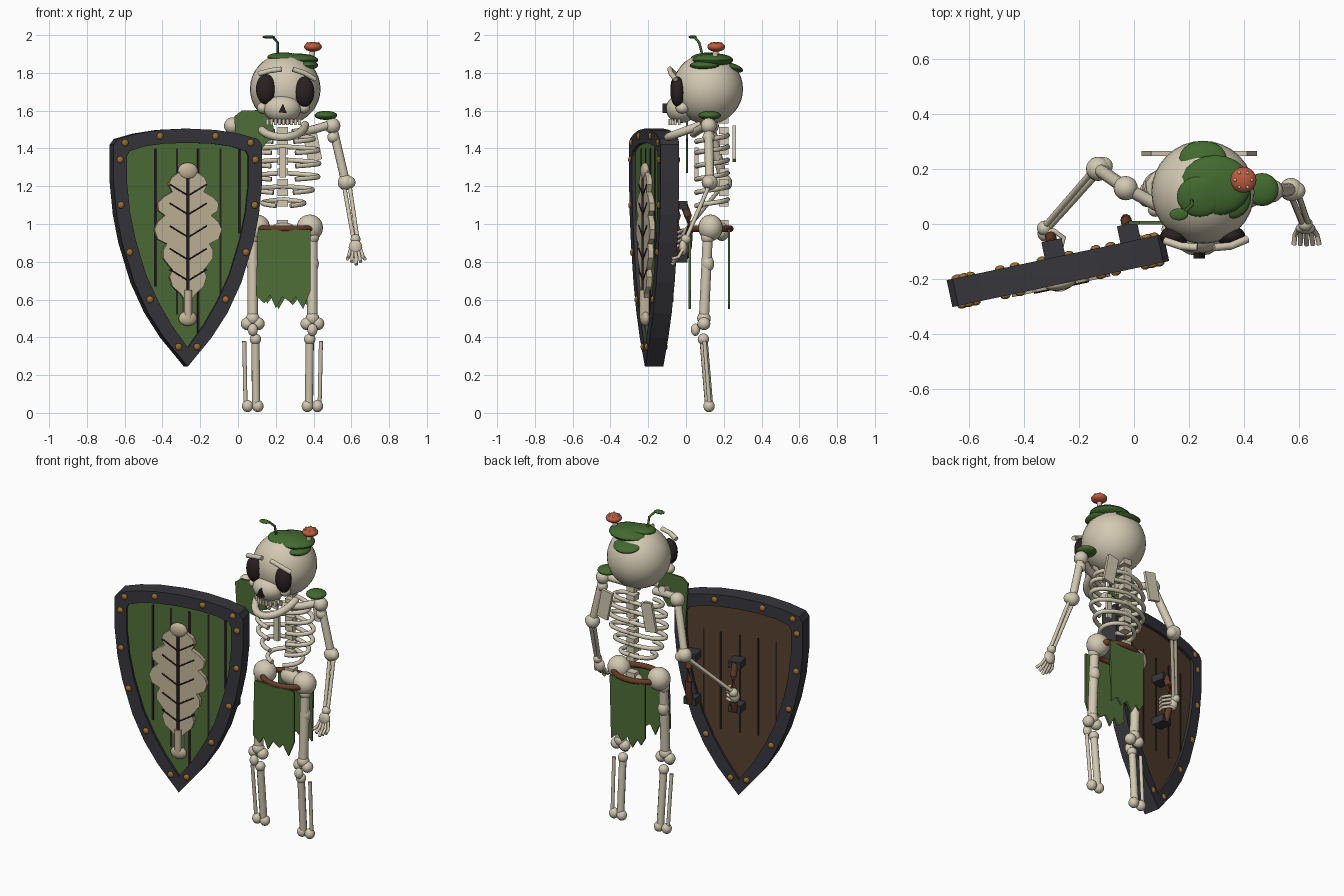
import bpy, bmesh, math
from mathutils import Matrix, Vector

old = bpy.data.objects.get("Cube")
if old:
    bpy.data.objects.remove(old)


def material(name, hexcol):
    rgb = [int(hexcol[i:i + 2], 16) / 255 for i in (0, 2, 4)]
    col = [c / 12.92 if c < 0.04045 else ((c + 0.055) / 1.055) ** 2.4 for c in rgb] + [1]
    m = bpy.data.materials.new(name)
    m.use_nodes = True
    m.diffuse_color = col
    m.node_tree.nodes["Principled BSDF"].inputs["Base Color"].default_value = col
    return m


BONE = material("bone", "d3c9b2")
EMBLEM = material("emblem_tan", "c3b599")
DARK = material("socket_dark", "2a2022")
MOSS = material("moss_green", "42692f")
CLOTH = material("cloth_green", "4f6e38")
RIM = material("dark_iron", "36363c")
BRASS = material("brass", "9a6c34")
WOOD = material("wood_brown", "56402f")
LEATHER = material("leather", "653c27")
CAP = material("mushroom_red", "bf5a3c")


def finish(name, bm, mat, smooth=True, frame=None):
    bmesh.ops.recalc_face_normals(bm, faces=bm.faces)
    if frame:
        bm.transform(frame)
    me = bpy.data.meshes.new(name)
    bm.to_mesh(me)
    bm.free()
    me.materials.append(mat)
    ob = bpy.data.objects.new(name, me)
    bpy.context.collection.objects.link(ob)
    if smooth:
        bpy.ops.object.select_all(action="DESELECT")
        ob.select_set(True)
        bpy.context.view_layer.objects.active = ob
        bpy.ops.object.shade_smooth_by_angle(angle=math.radians(40))
    return ob


def ball(name, loc, size, mat=BONE, tilt=0, frame=None, seg=20):
    size = (size,) * 3 if isinstance(size, float) else size
    bm = bmesh.new()
    bmesh.ops.create_uvsphere(bm, u_segments=seg, v_segments=seg // 2 + 2, radius=1)
    bm.transform(Matrix.Translation(loc) @ Matrix.Rotation(tilt, 4, "X") @ Matrix.Diagonal((*size, 1)))
    return finish(name, bm, mat, True, frame)


def box(name, loc, size, mat=BONE, tilt=0, frame=None):
    bm = bmesh.new()
    bmesh.ops.create_cube(bm, size=1)
    bm.transform(Matrix.Translation(loc) @ Matrix.Rotation(tilt, 4, "Y") @ Matrix.Diagonal((*size, 1)))
    return finish(name, bm, mat, False, frame)


def tube(name, pts, r, mat=BONE, sides=10, closed=False, frame=None):
    """Round tube swept along a list of points."""
    pts = [Vector(p) for p in pts]
    bm, rings, n = bmesh.new(), [], len(pts)
    for i, p in enumerate(pts):
        a, b = (pts[i - 1], pts[(i + 1) % n]) if closed else (pts[max(i - 1, 0)], pts[min(i + 1, n - 1)])
        q = (b - a).to_track_quat("Z", "Y")
        angles = [2 * math.pi * k / sides for k in range(sides)]
        rings.append([bm.verts.new(p + q @ Vector((r * math.cos(t), r * math.sin(t), 0))) for t in angles])
    for i in range(n if closed else n - 1):
        a, b = rings[i], rings[(i + 1) % n]
        for k in range(sides):
            bm.faces.new((a[k], a[k - 1], b[k - 1], b[k]))
    if not closed:
        bm.faces.new(rings[0])
        bm.faces.new(rings[-1])
    return finish(name, bm, mat, True, frame)


def plate(name, outline, y, thick, mat, frame=None):
    """Flat x-z outline given thickness along y."""
    bm = bmesh.new()
    f = bm.faces.new([bm.verts.new((x, y - thick / 2, z)) for x, z in outline])
    ext = bmesh.ops.extrude_face_region(bm, geom=[f])["geom"]
    bmesh.ops.translate(bm, vec=(0, thick, 0), verts=[v for v in ext if isinstance(v, bmesh.types.BMVert)])
    bmesh.ops.triangulate(bm, faces=[f for f in bm.faces if len(f.verts) > 4])
    return finish(name, bm, mat, False, frame)


def mirrored(half):
    return half + [(-x, z) for x, z in reversed(half) if x > 0]


def long_bone(name, a, b, r, knob):
    tube(name, [a, b], r)
    ball(name + "_top", a, knob)
    ball(name + "_end", b, knob)


def paired_bones(name, a, b, gap, r):
    for s in (-1, 1):
        off = Vector((s * gap, 0, 0))
        tube(f"{name}_{s}", [Vector(a) + off, Vector(b) + off * 0.7], r)


# Skull and face
ball("skull", (.25, .115, 1.715), .187, seg=32)
ball("upper_jaw", (.235, -.025, 1.61), (.1, .082, .075))
for s, x, z in ((-1, .147, 1.714), (1, .352, 1.70)):
    ball("eye_socket", (x, -.045, z), (.052, .038, .08), DARK)
    ball("cheekbone", (.24 + s * .11, -.02, 1.615), (.03, .035, .03))
tube("right_brow", [(.11, -.06, 1.795), (.17, -.08, 1.812), (.23, -.085, 1.82)], .014)
tube("left_brow", [(.29, -.085, 1.82), (.35, -.08, 1.80), (.41, -.055, 1.765)], .014)
plate("nose_hole", [(.215, 1.59), (.258, 1.588), (.238, 1.637)], -.11, .03, DARK)
for i in range(9):
    u = i / 4 - 1
    box("tooth", (.24 + u * .085, -.085 + .05 * u * u, 1.54), (.016, .014, .032))
jaw = [math.radians(a) for a in range(0, 181, 15)]
tube("lower_jaw", [(.235 + .12 * math.cos(t), .08 - .175 * math.sin(t), 1.525 - .065 * math.sin(t)) for t in jaw], .022)

# Moss, sprout and mushroom on the head
for loc, size, tilt in (((.295, .14, 1.868), (.13, .11, .036), 0), ((.25, .24, 1.83), (.085, .065, .022), -.3),
                        ((.24, .1, 1.885), (.085, .075, .022), .1), ((.36, .1, 1.84), (.065, .08, .025), 0)):
    ball("head_moss", loc, size, MOSS, tilt)
ball("shoulder_moss", (.465, .125, 1.575), (.06, .06, .024), MOSS)
tube("sprout_stem", [(.21, .09, 1.88), (.21, .07, 1.96), (.185, .045, 1.99)], .007, MOSS)
ball("sprout_leaf", (.163, .035, 1.99), (.034, .022, .009), MOSS)
tube("mushroom_stem", [(.385, .15, 1.85), (.397, .16, 1.935)], .015)
ball("mushroom_cap", (.397, .16, 1.938), (.047, .047, .026), CAP)
for k in range(6):
    t = k * math.pi / 3
    ball("mushroom_spot", (.397 + .03 * math.cos(t), .16 + .03 * math.sin(t), 1.957), .006, seg=8)

# Spine, ribs, breastbone and shoulder blades
for i in range(9):
    box("vertebra", (.236, .2, 1.11 + i * .055), (.055, .05, .036))
box("low_vertebra", (.236, .2, 1.0), (.06, .05, .04))
box("breastbone", (.236, .055, 1.325), (.034, .02, .16))
for z, w in ((1.47, .16), (1.41, .185), (1.34, .19), (1.27, .185), (1.20, .155), (1.13, .11)):
    for s in (-1, 1):
        arc = [math.radians(a) for a in range(0, 161, 16)]
        tube("rib", [(.24 + s * w * math.sin(t), .135 + .085 * math.cos(t), z - .012 * t) for t in arc], .013)
for s in (-1, 1):
    box("shoulder_blade", (.236 + s * .155, .255, 1.425), (.075, .018, .18), tilt=-s * .2)
    tube("collar_bone", [(.24 + s * .05, .04, 1.48), (.24 + s * .16, .07, 1.5), (.24 + s * .26, .125, 1.53)], .023)

# Pelvis and belt
for s in (-1, 1):
    ball("hip", (.24 + s * .14, .13, .98), (.07, .065, .07))
ball("tailbone", (.24, .19, .96), (.07, .04, .05))
belt = [math.radians(a) for a in range(0, 360, 15)]
tube("belt", [(.25 + .15 * math.cos(t), .13 + .105 * math.sin(t), .975) for t in belt], .017, LEATHER, closed=True)

# Ragged cloths
front_hem = [(.095, .62), (.14, .58), (.17, .625), (.2, .555), (.235, .615), (.28, .585), (.305, .615), (.345, .55), (.385, .65)]
back_hem = [(.125, .63), (.155, .58), (.18, .61), (.215, .55), (.25, .61), (.29, .57), (.32, .61), (.365, .57)]
plate("front_cloth", [(.385, .97), (.105, .97)] + front_hem, .02, .012, CLOTH)
plate("back_cloth", [(.375, .97), (.125, .97)] + back_hem, .228, .012, CLOTH)
plate("shoulder_cloth", [(-.02, 1.57), (.02, 1.6), (.17, 1.605), (.2, 1.45), (.16, 1.44), (.12, 1.39), (.07, 1.4), (.0, 1.27)],
      .005, .012, CLOTH)

# Legs
for s in (-1, 1):
    x = .236 + s * .158
    long_bone("thigh", (x, .115, .93), (x, .095, .5), .028, .036)
    ball("thigh_knob", (x, .115, .79), (.034, .034, .045))
    ball("knee_cap", (x, .05, .44), (.027, .024, .033))
    for k in (-1, 1):
        ball("knee", (x + k * .029, .095, .472), .034)
        ball("ankle", (x + k * .027, .122, .036), (.03, .03, .032))
    tube("shin_bone", [(x - s * .014, .092, .4), (x - s * .018, .122, .04)], .022)
    ball("shin_top", (x - s * .014, .092, .39), .03)
    tube("calf_bone", [(x + s * .045, .098, .38), (x + s * .038, .125, .04)], .011)

# Left arm and open hand
long_bone("left_upper_arm", (.5, .12, 1.52), (.57, .125, 1.22), .024, .042)
ball("left_shoulder_knob", (.505, .12, 1.46), .032)
ball("left_elbow_knob", (.59, .12, 1.22), .032)
paired_bones("left_forearm", (.575, .125, 1.21), (.622, .0, .92), .015, .011)
ball("left_wrist", (.622, 0, .92), .026)
ball("left_palm", (.622, -.015, .875), (.036, .022, .042))
for i in range(5):
    u = i / 2 - 1
    tube("left_finger", [(.622 + u * .025, -.015, .87), (.624 + u * .04, -.04, .825), (.626 + u * .046, -.075, .785 + .03 * abs(u))], .009)

# Right arm reaching the shield grip
long_bone("right_upper_arm", (-.03, .13, 1.52), (-.13, .2, 1.22), .024, .044)
ball("right_elbow_knob", (-.11, .21, 1.21), .033)
paired_bones("right_forearm", (-.13, .2, 1.21), (-.32, -.015, .95), .014, .011)
ball("right_wrist", (-.325, -.015, .95), .027)
ball("right_palm", (-.32, -.035, .92), (.03, .03, .04))
for i in range(4):
    z = .89 + i * .024
    tube("right_finger", [(-.325, -.025, z), (-.29, -.025, z), (-.255, -.05, z - .01), (-.265, -.085, z - .01)], .009)

# Shield: rim ring with green front and wooden back
F = Matrix.Translation((-.276, -.169, 0)) @ Matrix.Rotation(math.radians(12), 4, "Z")
outer = mirrored([(0, 1.505), (.15, 1.498), (.28, 1.478), (.38, 1.45), (.402, 1.42), (.402, 1.22), (.385, 1.05),
                  (.355, .9), (.29, .69), (.215, .53), (.13, .4), (0, .245)])
inner = mirrored([(0, 1.43), (.13, 1.425), (.24, 1.41), (.315, 1.385), (.328, 1.36), (.328, 1.21), (.312, 1.06),
                  (.283, .92), (.225, .73), (.16, .59), (.09, .47), (0, .345)])
bm = bmesh.new()
loops = [[bm.verts.new((x, d, z)) for x, z in o] for o, d in ((outer, -.05), (inner, -.05), (inner, .05), (outer, .05))]
for a, b in zip(loops, loops[1:] + loops[:1]):
    for k in range(len(a)):
        bm.faces.new((a[k - 1], a[k], b[k], b[k - 1]))
finish("shield_rim", bm, RIM, False, F)
plate("shield_front_board", inner, -.016, .032, CLOTH, F)
plate("shield_back_board", inner, .016, .032, WOOD, F)
for x, low, high in ((-.17, .67, 1.4), (-.055, .52, 1.4), (.06, .42, 1.4), (.18, .52, 1.4), (.285, .95, 1.4)):
    box("front_groove", (x, -.033, (low + high) / 2), (.012, .006, high - low), DARK, frame=F)
    box("back_groove", (x - .06, .033, .95), (.009, .005, .62), DARK, frame=F)
for x, z in ((.15, 1.465), (.34, 1.43), (.366, 1.34), (.362, 1.1), (.315, .85), (.205, .6), (.05, .35)):
    for s in (-1, 1):
        for d in (-.05, .05):
            ball("rivet", (s * x, d, z), (.019, .013, .019), BRASS, frame=F, seg=10)

# Leaf emblem
leaf = mirrored([(0, 1.3), (.04, 1.28), (.09, 1.245), (.105, 1.21), (.085, 1.17), (.13, 1.145), (.165, 1.11), (.16, 1.07),
                 (.125, 1.045), (.165, 1.01), (.182, .97), (.165, .92), (.115, .895), (.135, .86), (.135, .82), (.1, .775),
                 (.085, .76), (.1, .72), (.085, .67), (.04, .63), (.025, .61), (.025, .5), (0, .49)])
plate("leaf_emblem", leaf, -.045, .03, EMBLEM, F)
ball("leaf_tip", (0, -.05, 1.28), (.055, .022, .045), EMBLEM, frame=F)
ball("leaf_stalk_end", (0, -.05, .5), (.05, .025, .04), EMBLEM, frame=F)
tube("leaf_stalk", [(0, -.056, .5), (0, -.056, .65)], .022, EMBLEM, frame=F)
tube("leaf_midrib", [(0, -.06, .63), (0, -.06, 1.24)], .008, DARK, frame=F)
for z in (.7, .81, .93, 1.05, 1.15):
    for s in (-1, 1):
        tube("leaf_vein", [(0, -.06, z), (s * .1, -.06, z + .06)], .005, DARK, 6, frame=F)

# Grip, arm strap and their brackets
for name, x in (("grip", 0), ("arm_strap", .28)):
    for z in (.82, 1.1):
        box(name + "_bracket", (x, .07, z), (.075, .085, .045), RIM, frame=F)
    tube(name, [(x, .1, .81), (x, .125, .88), (x, .13, .96), (x, .125, 1.04), (x, .1, 1.11)], .02, LEATHER, frame=F)
